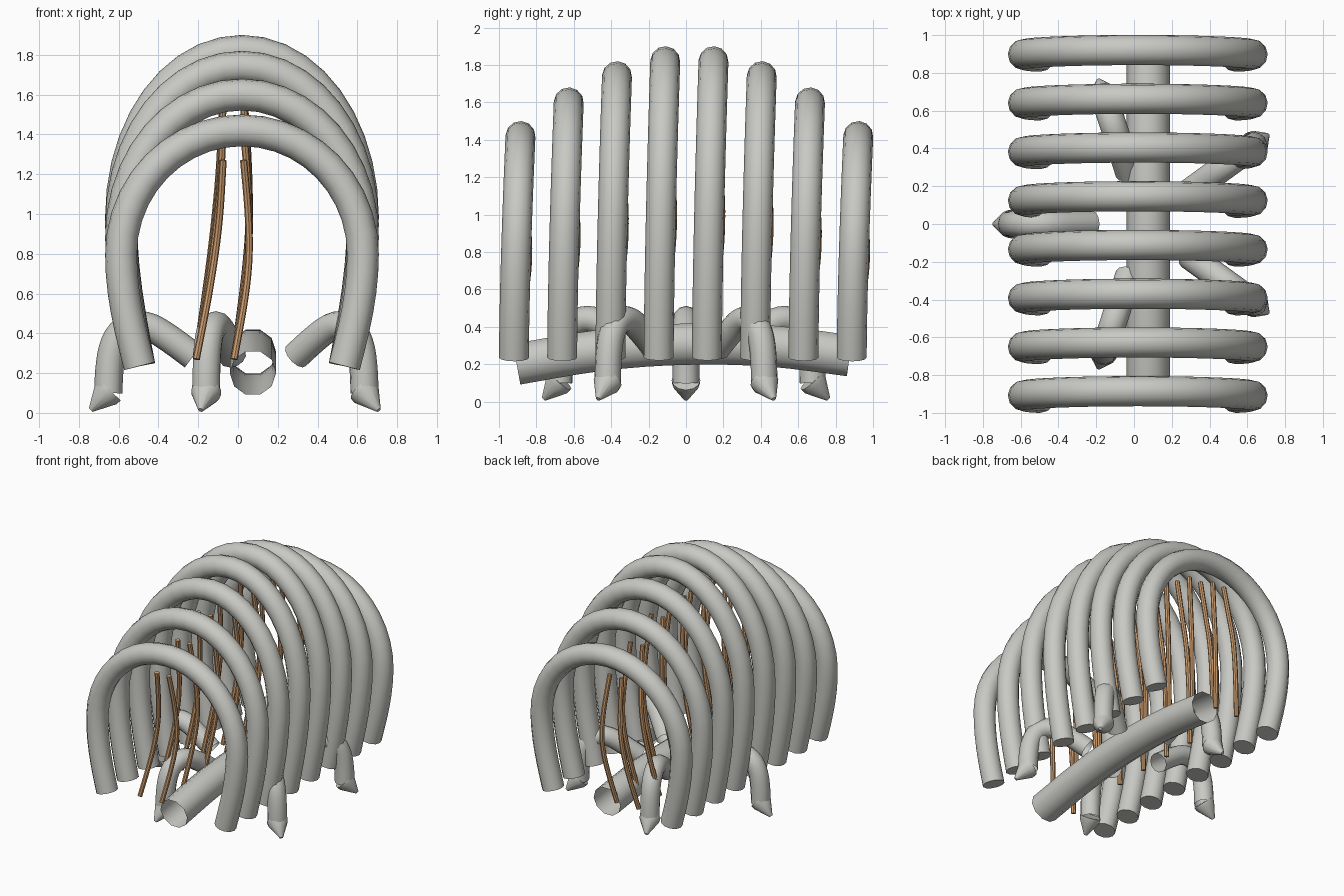
import bpy
import math

if "Cube" in bpy.data.objects:
    bpy.data.objects.remove(bpy.data.objects["Cube"])


def material(name, rgb):
    m = bpy.data.materials.new(name)
    m.diffuse_color = (*rgb, 1.0)
    m.use_nodes = True
    m.node_tree.nodes["Principled BSDF"].inputs["Base Color"].default_value = m.diffuse_color
    return m


GREY = material("bone grey", (0.58, 0.58, 0.55))
TAN = material("tan wood", (0.60, 0.33, 0.15))


def tube(name, points, radius, mat, sides=12, caps=True, taper=None):
    """Sweep a round section along a path and return it as a mesh object."""
    cu = bpy.data.curves.new(name + "_path", 'CURVE')
    cu.dimensions = '3D'
    cu.bevel_depth = radius
    cu.bevel_resolution = (sides - 4) // 2
    cu.use_fill_caps = caps
    sp = cu.splines.new('POLY')
    sp.points.add(len(points) - 1)
    for i, p in enumerate(points):
        sp.points[i].co = (*p, 1.0)
        sp.points[i].radius = taper[i] if taper else 1.0
    tmp = bpy.data.objects.new(name + "_tmp", cu)
    bpy.context.collection.objects.link(tmp)
    bpy.context.view_layer.update()
    me = bpy.data.meshes.new_from_object(
        tmp.evaluated_get(bpy.context.evaluated_depsgraph_get()))
    bpy.data.objects.remove(tmp)
    bpy.data.curves.remove(cu)
    me.name = name
    me.materials.clear()
    me.materials.append(mat)
    ob = bpy.data.objects.new(name, me)
    bpy.context.collection.objects.link(ob)
    bpy.ops.object.select_all(action='DESELECT')
    ob.select_set(True)
    bpy.context.view_layer.objects.active = ob
    bpy.ops.object.shade_smooth_by_angle(angle=math.radians(40))
    return ob


def smooth_path(pts, steps=4):
    """Pass a rounded path through a few points."""
    out = []
    ext = [pts[0]] + list(pts) + [pts[-1]]
    for i in range(len(pts) - 1):
        a, b, c, d = ext[i:i + 4]
        for k in range(steps):
            t = k / steps
            out.append(tuple(
                0.5 * (2 * q + (r - p) * t + (2 * p - 5 * q + 4 * r - s) * t * t
                       + (3 * q - p - 3 * r + s) * t ** 3)
                for p, q, r, s in zip(a, b, c, d)))
    return out + [tuple(pts[-1])]


BASE = 0.235


def rib_path(y, top):
    """Arch with slightly pinched feet, its crown leaning backwards."""
    height = top - 0.08 - BASE
    half = []
    for i in range(6):                       # lower, nearly straight part
        t = i / 6
        half.append((0.515 + 0.093 * math.sin(t * math.pi / 2), 0.475 * t))
    for i in range(11):                      # upper elliptical part
        a = i / 10 * math.pi / 2
        half.append((0.608 * math.cos(a), 0.475 + 0.525 * math.sin(a)))
    path = [(-w, h) for w, h in half] + [(w, h) for w, h in half[-2::-1]]
    return [(0.02 + x, y + 0.035 * h ** 1.5, BASE + height * h) for x, h in path]


# Ribs and the pair of thin rods belonging to each
LEFT_ROD = [(-0.21, 0.0, 0.27), (-0.15, 0.06, 0.58), (-0.112, 0.08, 0.82),
            (-0.09, 0.06, 1.02), (-0.075, 0.02, 1.27)]
RIGHT_ROD = [(-0.02, 0.0, 0.27), (0.035, 0.06, 0.58), (0.056, 0.08, 0.80),
             (0.05, 0.06, 1.02), (0.028, 0.02, 1.27)]
tops = [1.50, 1.68, 1.82, 1.90]
for i, top in enumerate(tops + tops[::-1]):
    y = -0.92 + 0.258 * i
    tube(f"rib_{i + 1}", rib_path(y, top), 0.08, GREY)
    stretch = (top - 0.08 - BASE) / (1.42 - BASE)
    for side, rod in (("left", LEFT_ROD), ("right", RIGHT_ROD)):
        pts = [(x, y + dy, BASE + (z - BASE) * stretch)
               for x, dy, z in smooth_path(rod)]
        tube(f"{side}_rod_{i + 1}", pts, 0.018, TAN, sides=8)

# Bowed, open-ended spine pipe
tube("spine_pipe",
     smooth_path([(0.075, -0.905, 0.20), (0.075, -0.45, 0.275), (0.075, 0.0, 0.307),
                  (0.075, 0.45, 0.297), (0.075, 0.875, 0.245)]),
     0.116, GREY, sides=10, caps=False)

# Five bent legs around the middle, each with a pointed claw
LEG = [(0.285, 0.285), (0.40, 0.37), (0.50, 0.43), (0.58, 0.438), (0.65, 0.40),
       (0.69, 0.32), (0.707, 0.21), (0.712, 0.10)]
CLAW = [(0.705, 0.115), (0.725, 0.094), (0.80, 0.014)]
for i in range(5):
    a = math.pi + i * math.tau / 5

    def place(rz):
        return (0.06 + rz[0] * math.cos(a), rz[0] * math.sin(a), rz[1])

    tube(f"leg_{i + 1}", [place(p) for p in smooth_path(LEG, 3)],
         0.071, GREY, caps=False)
    tube(f"claw_{i + 1}", [place(p) for p in CLAW], 0.08, GREY,
         taper=[0.96, 0.92, 0.16])
